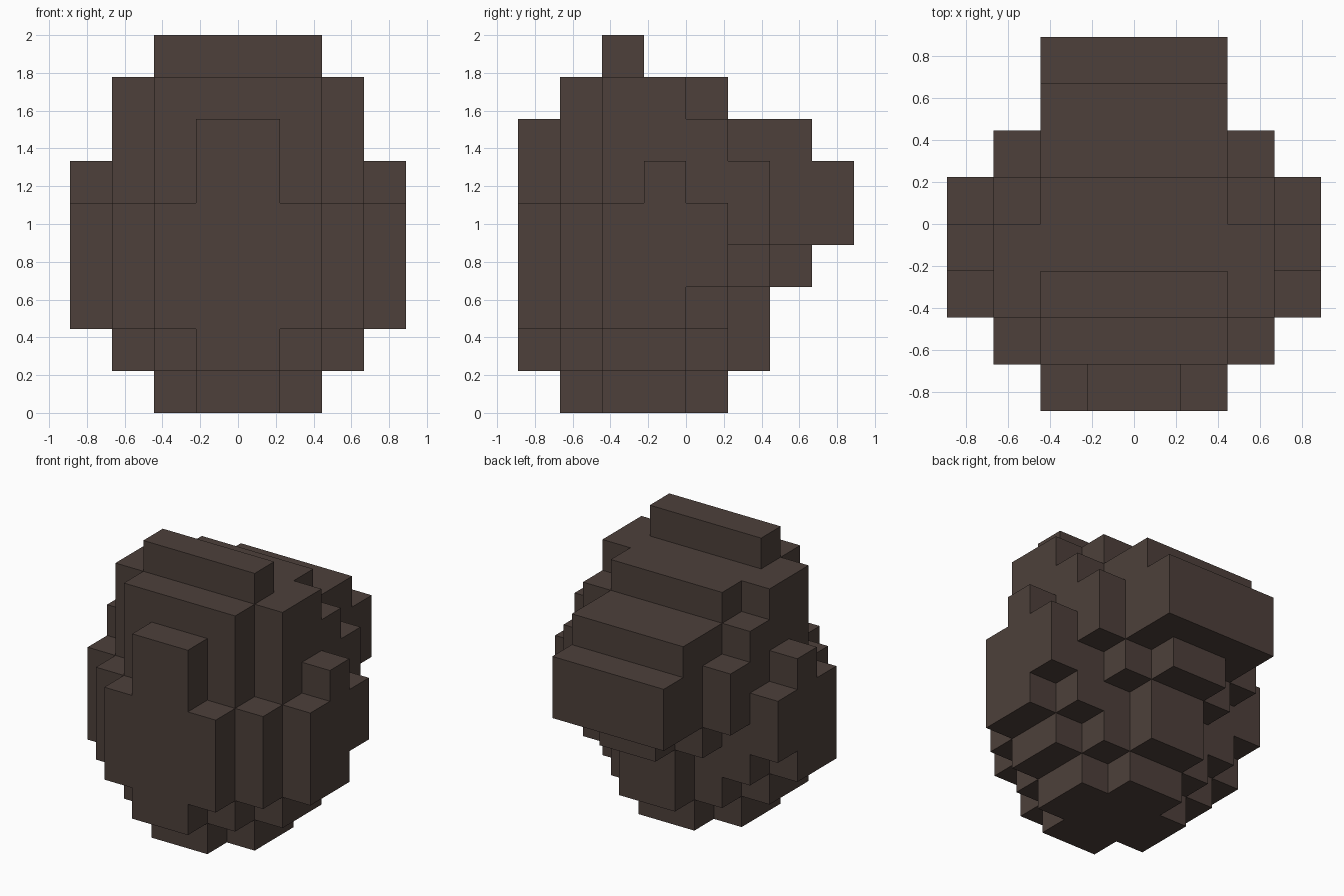
import bpy, bmesh
from mathutils import Vector

cube = bpy.data.objects.get("Cube")
if cube:
    bpy.data.objects.remove(cube, do_unlink=True)

UNIT = 2 / 9

# Stacked layers, bottom to top: half-width in blocks for each row, front to back
LAYERS = [
    "01221000",
    "12332100",
    "23443100",
    "23444210",
    "23444322",
    "12343322",
    "12333220",
    "02332000",
    "00200000",
]


def solid(x, y, z):
    """True where the block at this cell is filled."""
    if not (0 <= z < len(LAYERS) and 0 <= y < 8):
        return False
    half = int(LAYERS[z][y])
    return -half <= x < half


def add_wall(bm, cell, axis, sign):
    """One outward-facing square on the side of a block."""
    normal = Vector((0, 0, 0))
    normal[axis] = sign
    u, v = Vector((0, 0, 0)), Vector((0, 0, 0))
    u[(axis + 1) % 3] = 0.5
    v[(axis + 2) % 3] = 0.5 * sign
    centre = Vector(cell) + Vector((0.5, 0.5 - 4, 0.5)) + normal * 0.5
    corners = (centre - u - v, centre + u - v, centre + u + v, centre - u + v)
    bm.faces.new([bm.verts.new(c * UNIT) for c in corners])


# Rock material
rock = bpy.data.materials.new("dark_brown_rock")
rock.use_nodes = True
colour = (0.075, 0.051, 0.043, 1)
rock.diffuse_color = colour
for node in rock.node_tree.nodes:
    if node.type == "BSDF_PRINCIPLED":
        node.inputs["Base Color"].default_value = colour
        node.inputs["Roughness"].default_value = 0.9

# Outer shell: only walls between filled and empty cells
bm = bmesh.new()
for z in range(len(LAYERS)):
    for y in range(8):
        for x in range(-4, 4):
            if not solid(x, y, z):
                continue
            for axis in range(3):
                for sign in (-1, 1):
                    beside = [x, y, z]
                    beside[axis] += sign
                    if not solid(*beside):
                        add_wall(bm, (x, y, z), axis, sign)

# Weld the blocks and merge flat areas into clean faces
bmesh.ops.remove_doubles(bm, verts=bm.verts, dist=0.001)
bmesh.ops.dissolve_limit(bm, angle_limit=0.01, verts=bm.verts, edges=bm.edges)

mesh = bpy.data.meshes.new("blocky_boulder")
bm.to_mesh(mesh)
bm.free()
mesh.materials.append(rock)
boulder = bpy.data.objects.new("blocky_boulder", mesh)
bpy.context.collection.objects.link(boulder)
